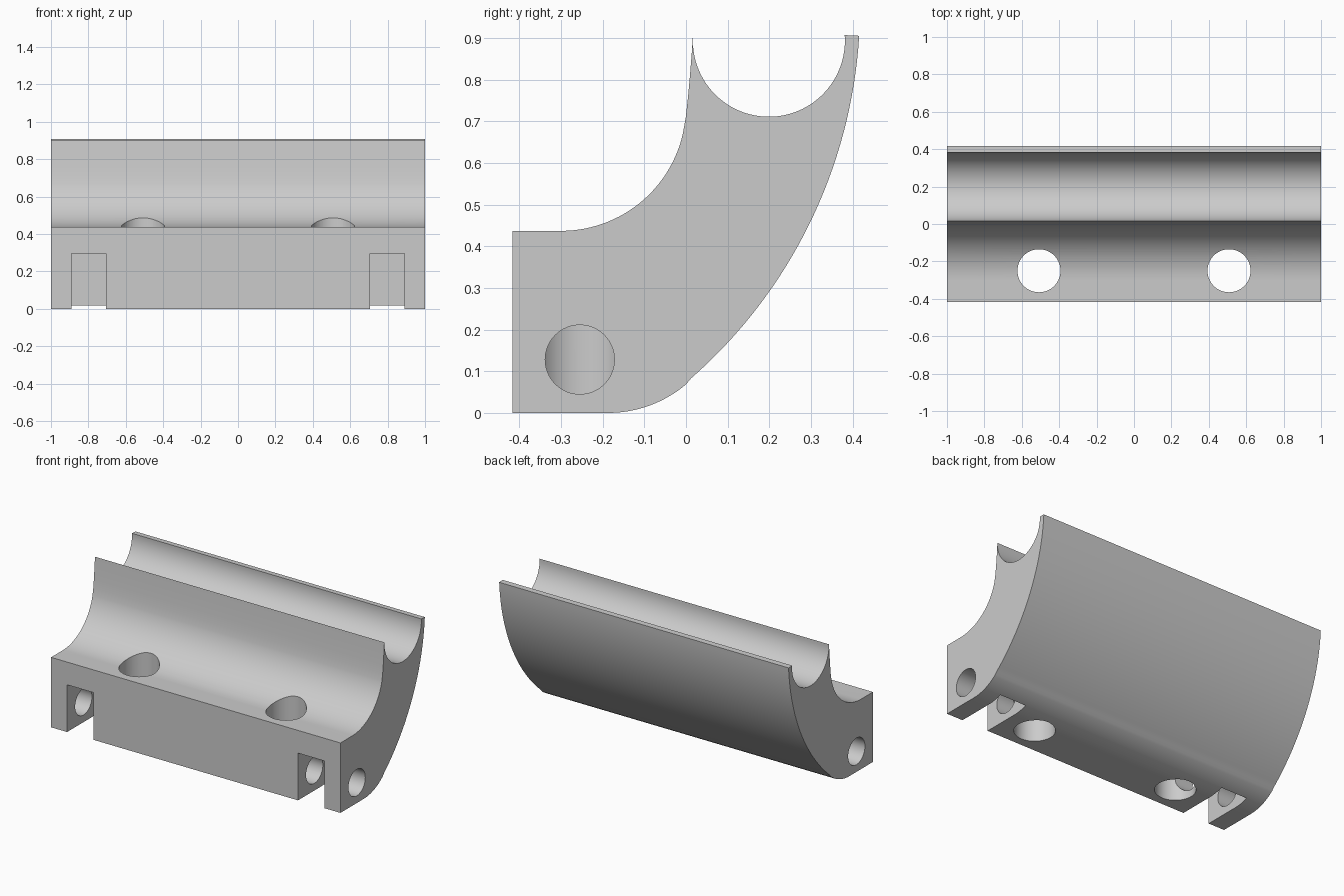
import bpy, bmesh, math
from mathutils import Matrix

if "Cube" in bpy.data.objects:
    bpy.data.objects.remove(bpy.data.objects["Cube"])

grey = bpy.data.materials.new("light grey")
grey.diffuse_color = (0.6, 0.6, 0.6, 1)
grey.use_nodes = True
grey.node_tree.nodes["Principled BSDF"].inputs["Base Color"].default_value = grey.diffuse_color


def arc(cy, cz, r, a0, a1, n):
    """Points of a circular arc in the y-z plane, angles in degrees."""
    return [(cy + r * math.cos(math.radians(a0 + (a1 - a0) * i / n)),
             cz + r * math.sin(math.radians(a0 + (a1 - a0) * i / n)))
            for i in range(n + 1)]


def finish(name, bm):
    bmesh.ops.recalc_face_normals(bm, faces=bm.faces)
    mesh = bpy.data.meshes.new(name)
    bm.to_mesh(mesh)
    bm.free()
    mesh.materials.append(grey)
    obj = bpy.data.objects.new(name, mesh)
    bpy.context.collection.objects.link(obj)
    return obj


def cylinder(name, radius, depth, matrix):
    bm = bmesh.new()
    bmesh.ops.create_cone(bm, cap_ends=True, segments=64, radius1=radius,
                          radius2=radius, depth=depth, matrix=matrix)
    return finish(name, bm)


# Bracket side profile, counter-clockwise from the lower front corner
profile = [(-0.417, 0.0)]
profile += arc(-0.187, 0.29, 0.29, -90, -50, 14)            # lower rounding
profile += arc(-0.772, 0.978, 1.190, -48.8, -3.5, 32)       # curved back
profile += [(0.381, 0.907)]
profile += arc(0.199, 0.8935, 0.1825, 0, -180, 48)          # round channel
profile += [(0.0162, 0.90), (0.0135, 0.86), (0.0095, 0.81),
            (0.005, 0.76), (-0.0005, 0.71)]                 # thin front lip
profile += arc(-0.30, 0.737, 0.30, -13, -90, 28)            # concave front
profile += [(-0.417, 0.437)]

bm = bmesh.new()
end = bm.faces.new([bm.verts.new((-1, y, z)) for y, z in profile])
ext = bmesh.ops.extrude_face_region(bm, geom=[end])
bmesh.ops.translate(bm, vec=(2, 0, 0),
                    verts=[v for v in ext["geom"] if isinstance(v, bmesh.types.BMVert)])
bracket = finish("bracket", bm)

# Cutters, mirrored left and right
cutters = []
for side, s in (("left", -1), ("right", 1)):
    bm = bmesh.new()
    bmesh.ops.create_cube(bm, size=1, matrix=Matrix.Translation((s * 0.798, -0.29, 0.0975))
                          @ Matrix.Diagonal((0.182, 0.40, 0.395, 1)))
    cutters.append(finish(side + "_slot_cutter", bm))
    cutters.append(cylinder(side + "_bolt_hole_cutter", 0.115, 1.2,
                            Matrix.Translation((s * 0.508, -0.25, 0.4))))
    cutters.append(cylinder(side + "_pin_hole_cutter", 0.083, 0.6,
                            Matrix.Translation((s * 0.81, -0.255, 0.128))
                            @ Matrix.Rotation(math.pi / 2, 4, "Y")))

bpy.context.view_layer.objects.active = bracket
bracket.select_set(True)
for c in cutters:
    mod = bracket.modifiers.new(c.name, "BOOLEAN")
    mod.operation = "DIFFERENCE"
    mod.solver = "EXACT"
    mod.object = c
    bpy.ops.object.modifier_apply(modifier=mod.name)
for c in cutters:
    bpy.data.objects.remove(c, do_unlink=True)

bpy.ops.object.shade_smooth_by_angle(angle=math.radians(30))
